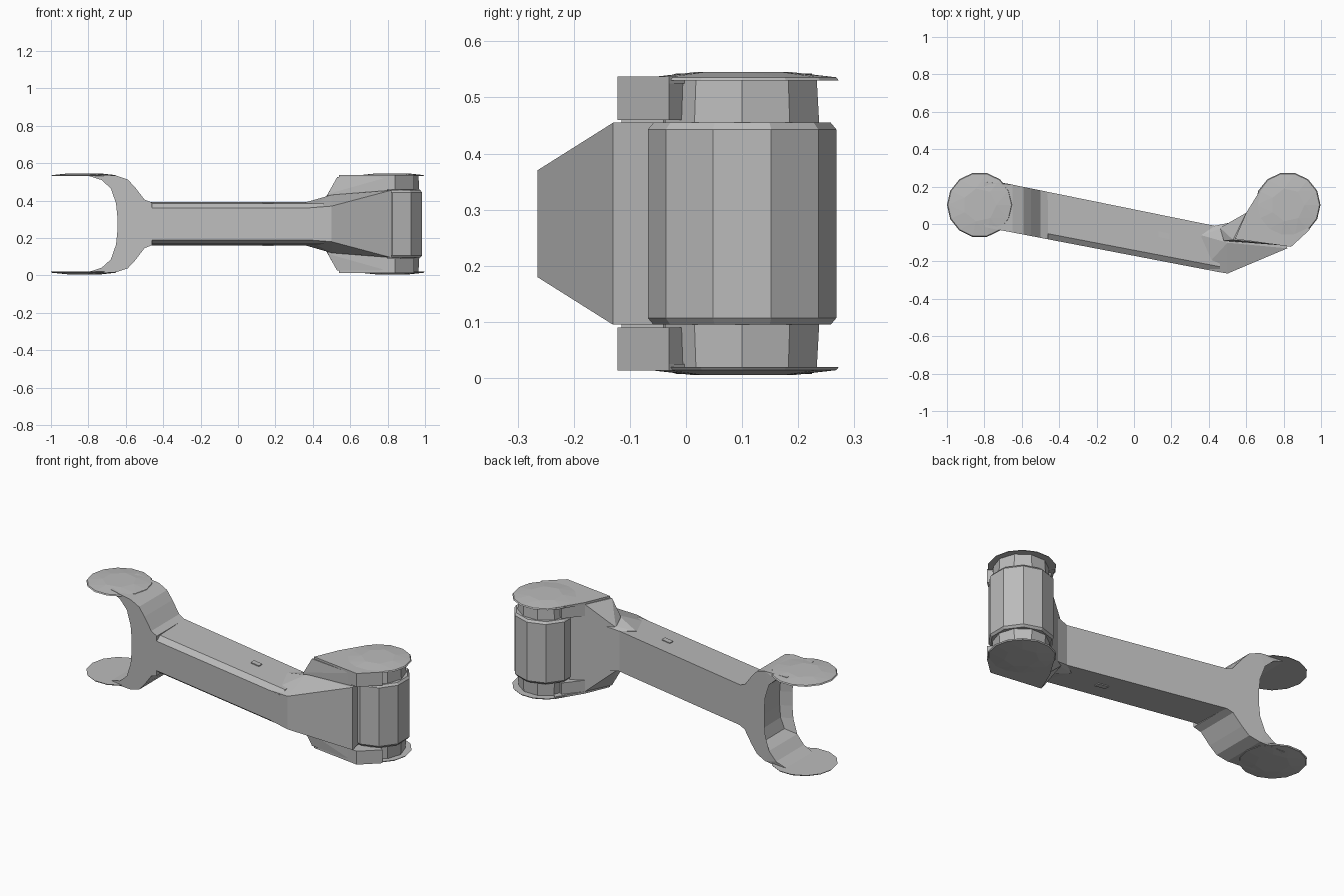
import bpy, bmesh
from math import cos, sin, pi

if "Cube" in bpy.data.objects:
    bpy.data.objects.remove(bpy.data.objects["Cube"])

MID = 0.275  # height of the symmetry plane

grey = bpy.data.materials.new("machined grey")
grey.use_nodes = True
colour = (0.5, 0.5, 0.5, 1)
grey.diffuse_color = colour
grey.node_tree.nodes["Principled BSDF"].inputs["Base Color"].default_value = colour


def finish(name, bm):
    bmesh.ops.recalc_face_normals(bm, faces=bm.faces)
    mesh = bpy.data.meshes.new(name)
    bm.to_mesh(mesh)
    bm.free()
    mesh.materials.append(grey)
    obj = bpy.data.objects.new(name, mesh)
    obj.location.z = MID
    bpy.context.collection.objects.link(obj)
    return obj


def hull(name, points):
    """Faceted solid wrapped around a few corner points."""
    bm = bmesh.new()
    for p in points:
        bm.verts.new(p)
    result = bmesh.ops.convex_hull(bm, input=bm.verts)
    loose = set(result["geom_interior"]) | set(result["geom_unused"])
    bmesh.ops.delete(bm, geom=[v for v in loose if isinstance(v, bmesh.types.BMVert)], context="VERTS")
    bmesh.ops.dissolve_limit(bm, angle_limit=0.02, verts=bm.verts, edges=bm.edges)
    return finish(name, bm)


def both(points):
    return [(x, y, s * z) for x, y, z in points for s in (1, -1)]


def ring(x, y, r, z, sides, turn=0.0):
    return [(x + r * cos(2 * pi * (i + turn) / sides),
             y + r * sin(2 * pi * (i + turn) / sides), z) for i in range(sides)]


def front_y(x):
    return -0.17 - 0.192 * x


def back_y(x):
    return 0.078 - 0.2035 * x


# Beam with chamfered front edges
beam = []
for x in (-0.52, 0.46):
    f, b = front_y(x), back_y(x)
    beam += [(x, f, 0.085), (x, f + 0.03, 0.108), (x, b, 0.116)]
hull("beam", both(beam))

# Fork: C-shaped profile between the tapering front and back of the beam
upper = [(-0.46, 0.114), (-0.5, 0.13), (-0.55, 0.195), (-0.59, 0.238),
         (-0.65, 0.258), (-0.8, 0.268), (-0.8, 0.257), (-0.73, 0.235),
         (-0.68, 0.19), (-0.652, 0.11), (-0.645, 0.04)]
outline = upper + [(x, -z) for x, z in reversed(upper)]
bm = bmesh.new()
front = [bm.verts.new((x, max(front_y(x), -0.05 + 0.1 * (-0.62 - x)) if x < -0.62
                       else front_y(x), z)) for x, z in outline]
back = [bm.verts.new((x, back_y(max(x, -0.72)), z)) for x, z in outline]
inner = []
n = len(outline)
for i in range(n):
    j = (i + 1) % n
    face = bm.faces.new((front[i], front[j], back[j], back[i]))
    if 8 <= i <= n - 10:
        inner.append(face)
bm.faces.new(front)
bm.faces.new(back)
bmesh.ops.recalc_face_normals(bm, faces=bm.faces)
# Hollow between the fork arms
bmesh.ops.inset_region(bm, faces=inner, thickness=0.03, depth=0)
for v in {v for f in inner for v in f.verts}:
    v.co.x += 0.06
bmesh.ops.triangulate(bm, faces=[f for f in bm.faces if len(f.verts) > 4])
finish("fork", bm)

# Thin domed end discs on the fork and the hub
for end, cx in (("fork", -0.825), ("hub", 0.822)):
    for side, s in (("upper", 1), ("lower", -1)):
        hull(f"{side}_{end}_disc",
             ring(cx, 0.102, 0.175, 0.255 * s, 14)
             + ring(cx, 0.102, 0.17, 0.261 * s, 14)
             + ring(cx, 0.102, 0.09, 0.27 * s, 7))

# Elbow: low flare continuing the beam
hull("elbow", both([
    (0.37, front_y(0.37), 0.085), (0.5, -0.265, 0.095), (0.74, -0.165, 0.145),
    (0.82, -0.13, 0.18), (0.8, -0.04, 0.18), (0.62, 0.03, 0.15),
    (0.43, -0.01, 0.115), (0.36, -0.06, 0.115), (0.5, -0.1, 0.155)]))

# Yoke: full-height block behind the elbow
hull("yoke", both([
    (0.48, -0.09, 0.16), (0.53, -0.085, 0.25), (0.8, -0.115, 0.25),
    (0.8, -0.04, 0.25), (0.67, 0.1, 0.25), (0.6, 0.06, 0.25),
    (0.46, -0.02, 0.125)]))

# Cheeks and cap plates that hold the hub from above and below
for side, s in (("upper", 1), ("lower", -1)):
    corners = [(0.54, -0.08), (0.84, -0.122), (0.94, -0.03), (0.68, 0.16), (0.6, 0.06)]
    hull(f"{side}_cheek", [(x, y, z * s) for x, y in corners for z in (0.185, 0.25)])
    hull(f"{side}_cap", [(x, y, z * s) for z in (0.25, 0.262) for x, y in
                         corners + [(0.69, 0.205)]])
    hull(f"{side}_collar", ring(0.825, 0.1, 0.145, 0.17 * s, 10)
         + ring(0.825, 0.1, 0.14, 0.256 * s, 10))
    # Small access plate on the beam
    hull(f"{side}_access_plate", [(x, y - 0.2 * (x - 0.16), z * s) for x in (0.13, 0.19)
                                  for y in (-0.075, -0.045) for z in (0.108, 0.117)])

# Ten-sided hub barrel with softened rims
hull("hub_barrel", both(ring(0.825, 0.1, 0.168, 0.168, 10, 0.5)
                        + ring(0.825, 0.1, 0.158, 0.18, 10, 0.5)))
